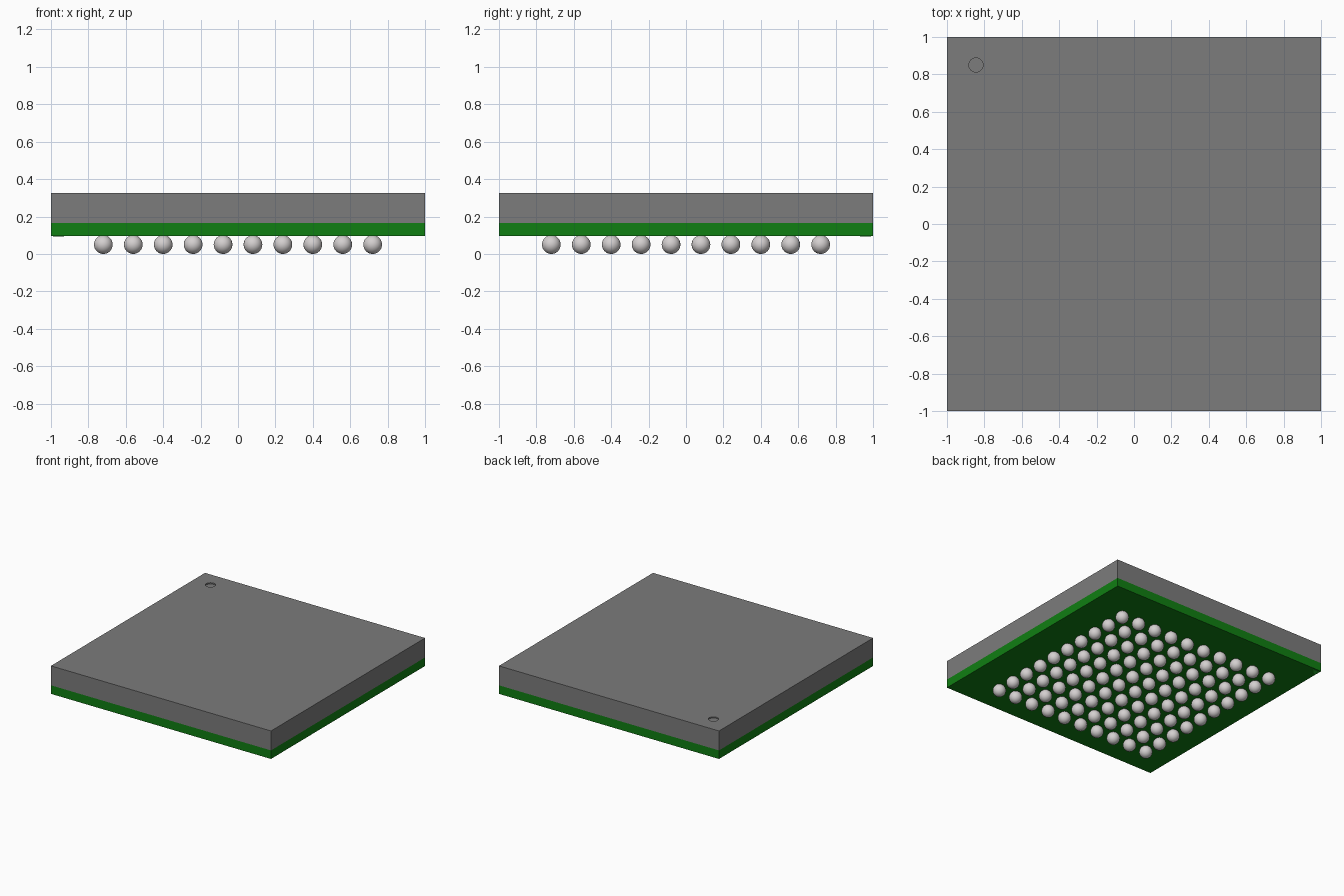
import bpy, bmesh, math

cube = bpy.data.objects.get("Cube")
if cube:
    bpy.data.objects.remove(cube, do_unlink=True)


def material(name, rgb, rough=0.6):
    m = bpy.data.materials.new(name)
    m.use_nodes = True
    m.diffuse_color = (*rgb, 1)
    bsdf = m.node_tree.nodes["Principled BSDF"]
    bsdf.inputs["Base Color"].default_value = (*rgb, 1)
    bsdf.inputs["Roughness"].default_value = rough
    return m


GREY = material("moulding grey", (0.20, 0.20, 0.20))
GREEN = material("board green", (0.005, 0.21, 0.006))
LIGHT_GREEN = material("marker green", (0.02, 0.45, 0.03))
SOLDER = material("solder silver", (0.66, 0.63, 0.63))


def add_object(name, bm, mat):
    mesh = bpy.data.meshes.new(name)
    bm.to_mesh(mesh)
    bm.free()
    mesh.materials.append(mat)
    obj = bpy.data.objects.new(name, mesh)
    bpy.context.collection.objects.link(obj)
    return obj


def slab(name, z0, z1, mat):
    bm = bmesh.new()
    bmesh.ops.create_cube(bm, size=1)
    bmesh.ops.scale(bm, vec=(2, 2, z1 - z0), verts=bm.verts)
    bmesh.ops.translate(bm, vec=(0, 0, (z0 + z1) / 2), verts=bm.verts)
    return add_object(name, bm, mat)


BOARD_Z, JOIN_Z, TOP_Z = 0.095, 0.165, 0.325

# Board and moulded body
slab("circuit_board", BOARD_Z, JOIN_Z, GREEN)
body = slab("moulded_body", JOIN_Z, TOP_Z, GREY)

# Shallow round dimple in the top, beside the first-pin corner
bm = bmesh.new()
bmesh.ops.create_cone(bm, cap_ends=True, segments=32, radius1=0.038,
                      radius2=0.038, depth=0.02)
bmesh.ops.translate(bm, vec=(-0.845, 0.85, TOP_Z), verts=bm.verts)
cutter = add_object("dimple_cutter", bm, GREY)
cutter.hide_render = True
cutter.hide_viewport = True
cut = body.modifiers.new("dimple", 'BOOLEAN')
cut.operation = 'DIFFERENCE'
cut.solver = 'EXACT'
cut.object = cutter

# Small triangular marker under the first-pin corner
bm = bmesh.new()
tri = bm.faces.new([bm.verts.new(p) for p in (
    (-0.99, 0.99, BOARD_Z), (-0.93, 0.99, BOARD_Z), (-0.99, 0.93, BOARD_Z))])
ext = bmesh.ops.extrude_face_region(bm, geom=[tri])
bmesh.ops.translate(bm, vec=(0, 0, -0.003),
                    verts=[v for v in ext["geom"] if isinstance(v, bmesh.types.BMVert)])
bmesh.ops.recalc_face_normals(bm, faces=bm.faces)
add_object("corner_marker", bm, LIGHT_GREEN)

# Ten by ten grid of solder balls sharing one mesh
COUNT, PITCH, RADIUS = 10, 0.16, 0.05
bm = bmesh.new()
bmesh.ops.create_uvsphere(bm, u_segments=24, v_segments=16, radius=RADIUS)
for f in bm.faces:
    f.smooth = True
first = add_object("solder_ball", bm, SOLDER)
for i in range(COUNT):
    for j in range(COUNT):
        ball = first
        if i or j:
            ball = bpy.data.objects.new(f"solder_ball_{i}_{j}", first.data)
            bpy.context.collection.objects.link(ball)
        ball.location = ((i - (COUNT - 1) / 2) * PITCH,
                         (j - (COUNT - 1) / 2) * PITCH, RADIUS)
